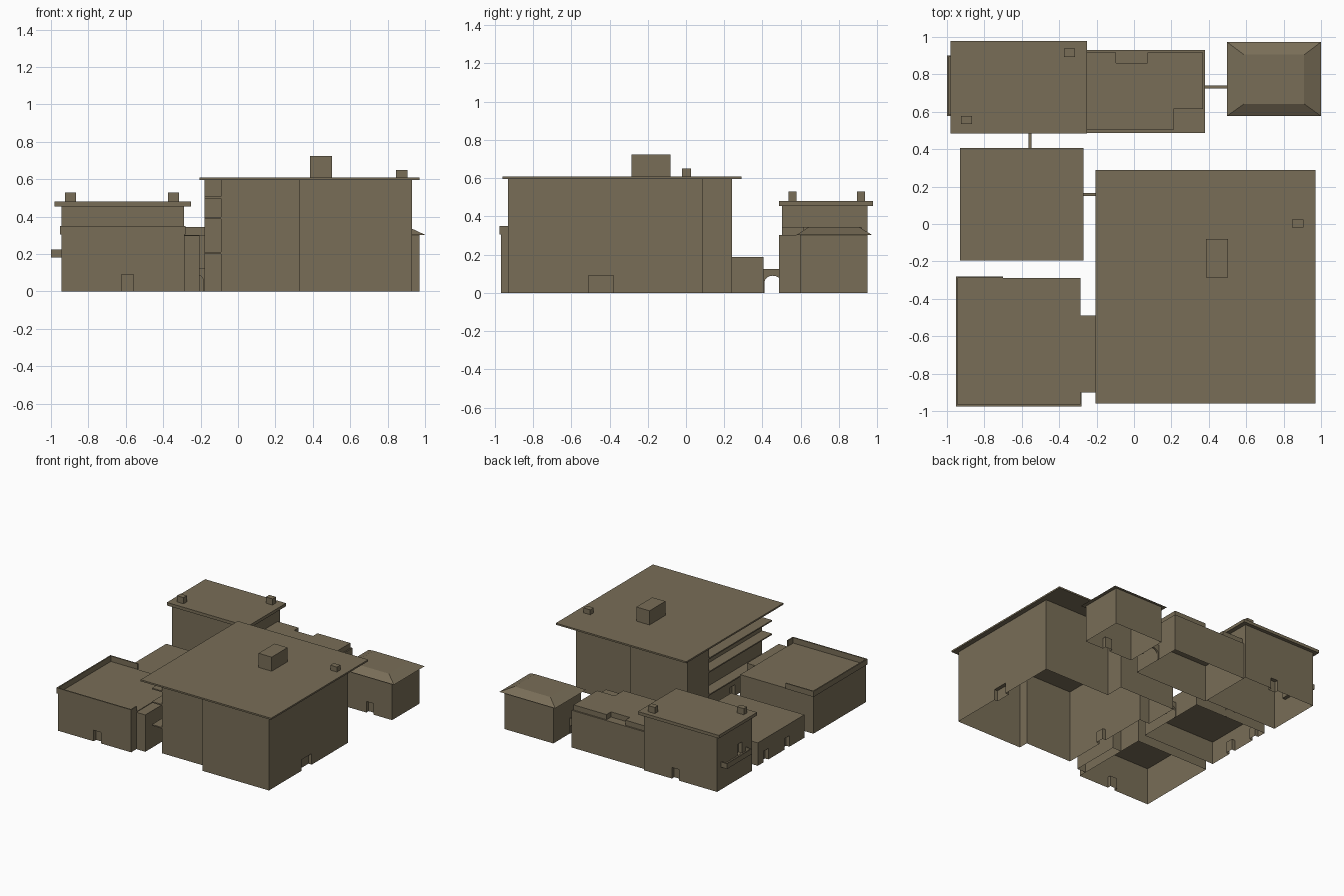
import bpy, bmesh, math
from mathutils import Vector

if "Cube" in bpy.data.objects:
    bpy.data.objects.remove(bpy.data.objects["Cube"])

mat = bpy.data.materials.new("warm_clay_brown")
mat.diffuse_color = (0.19, 0.155, 0.096, 1)
mat.use_nodes = True
mat.node_tree.nodes["Principled BSDF"].inputs["Base Color"].default_value = mat.diffuse_color


def link(name, bm):
    bmesh.ops.recalc_face_normals(bm, faces=bm.faces)
    me = bpy.data.meshes.new(name)
    bm.to_mesh(me)
    bm.free()
    me.materials.append(mat)
    ob = bpy.data.objects.new(name, me)
    bpy.context.scene.collection.objects.link(ob)
    return ob


def prism(name, pts, offset):
    """Extrude a closed 3D outline along an offset vector."""
    bm = bmesh.new()
    f = bm.faces.new([bm.verts.new(p) for p in pts])
    r = bmesh.ops.extrude_face_region(bm, geom=[f], use_keep_orig=True)
    bmesh.ops.translate(bm, vec=Vector(offset),
                        verts=[v for v in r["geom"] if isinstance(v, bmesh.types.BMVert)])
    return link(name, bm)


def block(name, outline, z0, z1):
    return prism(name, [(x, y, z0) for x, y in outline], (0, 0, z1 - z0))


def rect(x0, x1, y0, y1):
    return [(x0, y0), (x1, y0), (x1, y1), (x0, y1)]


def box(name, x0, x1, y0, y1, z0, z1):
    return block(name, rect(x0, x1, y0, y1), z0, z1)


def walls(name, outline, h, doors=(), capped=False):
    """Hollow building shell, open below, with inset door niches.
    Each door is (x, y, half size x, half size y, bottom, top)."""
    ob = block(name, outline, 0, h)
    cutters = []
    for x, y, hx, hy, z0, z1 in doors:
        c = box("door_cutter", x - hx, x + hx, y - hy, y + hy, z0, z1)
        c.hide_render = True
        m = ob.modifiers.new("door", "BOOLEAN")
        m.operation, m.solver, m.object = "DIFFERENCE", "EXACT", c
        cutters.append(c)
    dg = bpy.context.evaluated_depsgraph_get()
    bm = bmesh.new()
    bm.from_mesh(ob.evaluated_get(dg).to_mesh())
    ob.modifiers.clear()
    for c in cutters:
        bpy.data.objects.remove(c)
    # drop the floor, and the top where a roof slab closes the shell
    drop = []
    for f in bm.faces:
        zs = [v.co.z for v in f.verts]
        if max(zs) < 1e-4 or (not capped and min(zs) > h - 1e-4):
            drop.append(f)
    bmesh.ops.delete(bm, geom=drop, context="FACES")
    bm.to_mesh(ob.data)
    bm.free()
    return ob


def gate(name, a, b, h=0.125, crown=0.09, leg=0.005, t=0.016):
    """Thin wall with an arched passage between two ground points."""
    a, b = Vector((*a, 0)), Vector((*b, 0))
    d = (b - a).normalized()
    w = (b - a).length
    n = Vector((-d.y, d.x, 0))
    r = w / 2 - leg
    rise = min(r, 0.035)
    prof = [(0, 0), (0, h), (w, h), (w, 0), (w - leg, 0)]
    for i in range(9):
        t_ = math.pi * i / 8
        prof.append((w / 2 + r * math.cos(t_), crown - rise + rise * math.sin(t_)))
    prof.append((leg, 0))
    return prism(name, [a + d * u + Vector((0, 0, z)) - n * t / 2 for u, z in prof], n * t)


# main hall: stepped plan, recessed left facade
walls("main_hall_walls",
      [(0.33, -0.93), (0.93, -0.93), (0.93, 0.09), (0.33, 0.09), (0.33, 0.24),
       (-0.18, 0.24), (-0.18, -0.04), (-0.09, -0.04), (-0.09, -0.85), (0.33, -0.85)],
      0.597,
      [(0.93, -0.445, 0.03, 0.065, -0.1, 0.09), (-0.09, -0.47, 0.03, 0.035, -0.1, 0.09)])
box("main_hall_roof", -0.205, 0.97, -0.96, 0.29, 0.597, 0.61)
box("main_roof_house", 0.385, 0.503, -0.285, -0.08, 0.61, 0.725)
box("main_chimney", 0.845, 0.905, -0.02, 0.025, 0.61, 0.65)
# balcony slabs along the recessed facade
for i, z in enumerate((0.2, 0.387, 0.497)):
    box(f"main_balcony_{i + 1}", -0.18, -0.09, -0.85, -0.04, z, z + 0.01)

# front left house with side bay and parapet
walls("front_house_walls", rect(-0.945, -0.285, -0.968, -0.29), 0.305,
      [(-0.59, -0.968, 0.032, 0.03, -0.1, 0.09)], capped=True)
walls("front_house_bay", rect(-0.285, -0.205, -0.9, -0.49), 0.30, capped=True)
for i, r in enumerate([(-0.953, -0.943, -0.975, -0.28), (-0.943, -0.28, -0.975, -0.965),
                       (-0.943, -0.70, -0.29, -0.28), (-0.29, -0.28, -0.965, -0.9)]):
    box(f"front_house_parapet_{i + 1}", *r, 0.305, 0.35)

# low middle house
walls("middle_house_walls", rect(-0.93, -0.27, -0.195, 0.405), 0.187,
      [(-0.93, 0.30, 0.03, 0.032, -0.1, 0.09), (-0.93, 0.03, 0.03, 0.032, -0.1, 0.09)],
      capped=True)

# tall rear house with slab roof, chimneys and balcony
walls("rear_house_walls", rect(-0.945, -0.288, 0.503, 0.95), 0.455,
      [(-0.57, 0.95, 0.032, 0.03, -0.1, 0.09), (-0.945, 0.66, 0.03, 0.03, 0.195, 0.285)])
box("rear_house_roof", -0.98, -0.252, 0.485, 0.978, 0.455, 0.48)
box("rear_chimney_left", -0.925, -0.865, 0.535, 0.578, 0.48, 0.53)
box("rear_chimney_right", -0.375, -0.315, 0.893, 0.937, 0.48, 0.53)
box("rear_balcony_floor", -1.0, -0.945, 0.578, 0.9, 0.182, 0.194)
box("rear_balcony_front", -1.0, -0.992, 0.578, 0.9, 0.194, 0.225)
box("rear_balcony_end_a", -0.992, -0.945, 0.578, 0.586, 0.194, 0.225)
box("rear_balcony_end_b", -0.992, -0.945, 0.892, 0.9, 0.194, 0.225)

# rear annex with a notched raised roof
walls("annex_walls", rect(-0.288, 0.38, 0.487, 0.93), 0.303, capped=True)
block("annex_raised_roof",
      [(-0.286, 0.503), (0.212, 0.503), (0.212, 0.615), (0.37, 0.615), (0.37, 0.918),
       (0.073, 0.918), (0.073, 0.86), (-0.097, 0.86), (-0.097, 0.918), (-0.286, 0.918)],
      0.303, 0.345)

# small rear right house with a hipped, flat-topped roof
walls("hip_house_walls", rect(0.53, 0.97, 0.597, 0.95), 0.303,
      [(0.77, 0.597, 0.032, 0.03, -0.1, 0.09)])
bm = bmesh.new()
low = [bm.verts.new((x, y, 0.303)) for x, y in rect(0.497, 1.0, 0.577, 0.973)]
top = [bm.verts.new((x, y, 0.345)) for x, y in rect(0.588, 0.91, 0.642, 0.905)]
bm.faces.new(low)
bm.faces.new(top)
for i in range(4):
    j = (i + 1) % 4
    bm.faces.new((low[i], low[j], top[j], top[i]))
link("hip_house_roof", bm)

# arched gate walls joining the houses
gate("gate_middle_rear", (-0.557, 0.405), (-0.557, 0.503))
gate("gate_middle_main", (-0.27, 0.157), (-0.18, 0.157))
gate("gate_annex_hip", (0.38, 0.732), (0.53, 0.732))
